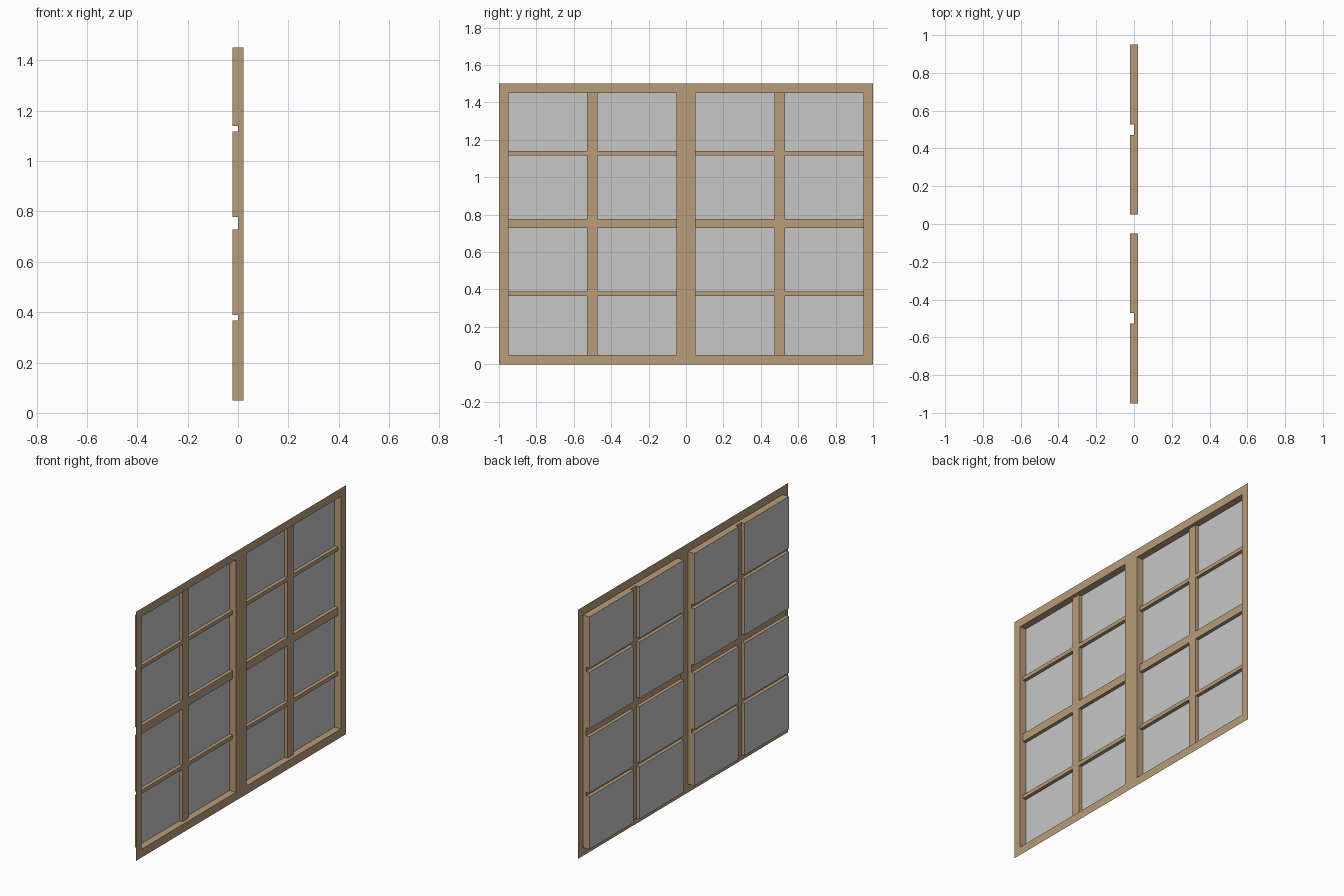
import bpy

if "Cube" in bpy.data.objects:
    bpy.data.objects.remove(bpy.data.objects["Cube"])

FRONT, MID, BACK = 0.021, 0.0, -0.021      # depth of frame face, bars, glass
Z0, Z1, TOP = 0.05, 1.45, 1.5              # opening bottom / top, full height


def material(name, rgb):
    m = bpy.data.materials.new(name)
    m.diffuse_color = (*rgb, 1)
    m.use_nodes = True
    m.node_tree.nodes["Principled BSDF"].inputs["Base Color"].default_value = m.diffuse_color
    return m


wood = material("tan wood", (0.48, 0.335, 0.195))
grey = material("grey glass", (0.57, 0.57, 0.57))


def panel(y0, y1, z0, z1, x):
    """Flat rectangle facing +x."""
    return [[(x, y0, z0), (x, y1, z0), (x, y1, z1), (x, y0, z1)]]


def reveal(y0, y1, z0, z1, xf, xb):
    """Four walls of a rectangular opening, facing inward."""
    c = [(y0, z0), (y1, z0), (y1, z1), (y0, z1)]
    quads = []
    for i in range(4):
        a, b = c[i], c[(i + 1) % 4]
        quads.append([(xf, *a), (xf, *b), (xb, *b), (xb, *a)])
    return quads


def build(name, quads, mat):
    verts = [v for q in quads for v in q]
    faces = [tuple(range(4 * i, 4 * i + 4)) for i in range(len(quads))]
    me = bpy.data.meshes.new(name)
    me.from_pydata(verts, [], faces)
    me.materials.append(mat)
    ob = bpy.data.objects.new(name, me)
    bpy.context.collection.objects.link(ob)


openings = [(-0.95, -0.05), (0.05, 0.95)]
rows = [(Z0, 0.366), (0.389, 0.728), (0.777, 1.117), (1.14, Z1)]

# Flat outer frame with centre post
frame = panel(-1, 1, 0, Z0, FRONT) + panel(-1, 1, Z1, TOP, FRONT)
for a, b in [(-1, -0.95), (-0.05, 0.05), (0.95, 1)]:
    frame += panel(a, b, Z0, Z1, FRONT)
build("outer_frame", frame, wood)

outer, bars, inner, glass = [], [], [], []
for y0, y1 in openings:
    mid = (y0 + y1) / 2
    outer += reveal(y0, y1, Z0, Z1, FRONT, MID)
    bars += panel(mid - 0.028, mid + 0.028, Z0, Z1, MID)        # upright bar
    for a, b in [(y0, mid - 0.028), (mid + 0.028, y1)]:
        for low, high in zip(rows, rows[1:]):                   # cross bars
            bars += panel(a, b, low[1], high[0], MID)
        for za, zb in rows:                                     # panes
            inner += reveal(a, b, za, zb, MID, BACK)
            glass += panel(a, b, za, zb, BACK)

build("opening_walls", outer, wood)
build("window_bars", bars, wood)
build("pane_walls", inner, wood)
build("glass_panes", glass, grey)
